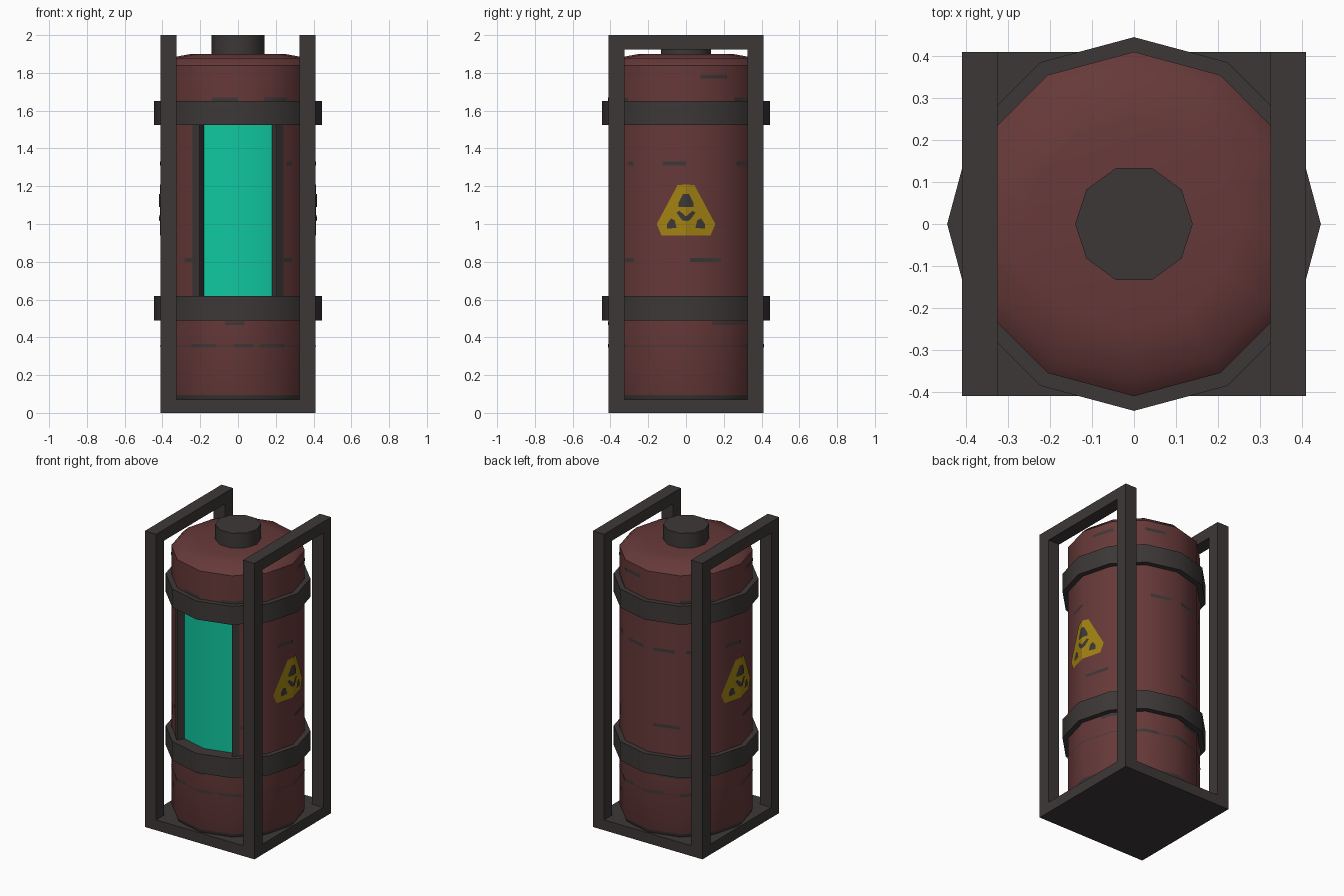
import bpy, bmesh, math
from mathutils import Vector

if "Cube" in bpy.data.objects:
    bpy.data.objects.remove(bpy.data.objects["Cube"])

R = 0.41          # tank radius
SIDES = 12


def material(name, rgb):
    m = bpy.data.materials.new(name)
    m.diffuse_color = (*rgb, 1)
    m.use_nodes = True
    m.node_tree.nodes["Principled BSDF"].inputs["Base Color"].default_value = m.diffuse_color
    return m


RED = material("oxide_red", (0.135, 0.041, 0.041))
GREY = material("dark_metal", (0.046, 0.039, 0.038))
TEAL = material("glowing_teal", (0.005, 0.57, 0.35))
YELLOW = material("warning_yellow", (0.36, 0.22, 0.006))


def finish(bm, name, mats, recalc=True):
    if recalc:
        bmesh.ops.recalc_face_normals(bm, faces=bm.faces[:])
    bm.normal_update()
    for f in bm.faces:
        f.smooth = True
    for e in bm.edges:
        e.smooth = len(e.link_faces) == 2 and e.calc_face_angle(0) < math.radians(40)
    me = bpy.data.meshes.new(name)
    bm.to_mesh(me)
    bm.free()
    for m in mats:
        me.materials.append(m)
    ob = bpy.data.objects.new(name, me)
    bpy.context.collection.objects.link(ob)
    return ob


def lathe(profile, n):
    bm = bmesh.new()
    rings = [[bm.verts.new((r * math.cos(2 * math.pi * k / n),
                            r * math.sin(2 * math.pi * k / n), z)) for k in range(n)]
             for r, z in profile]
    for a, b in zip(rings, rings[1:]):
        for k in range(n):
            j = (k + 1) % n
            bm.faces.new((a[k], a[j], b[j], b[k]))
    bm.faces.new(rings[0][::-1])
    bm.faces.new(rings[-1])
    return bm


def prism(name, pts, x0, x1, mat):
    """Outline in y-z, extruded along x."""
    bm = bmesh.new()
    f = bm.faces.new([bm.verts.new((x0, y, z)) for y, z in pts])
    new = bmesh.ops.extrude_face_region(bm, geom=[f])["geom"]
    bmesh.ops.translate(bm, vec=(x1 - x0, 0, 0),
                        verts=[v for v in new if isinstance(v, bmesh.types.BMVert)])
    return finish(bm, name, [mat])


# Base plate and the two upside-down U frames
H = 0.41
I = 0.325
B = 0.07
prism("base_plate", [(-H, 0), (H, 0), (H, B), (-H, B)], -H, H, GREY)
arch = [(-H, B), (-H, 2), (H, 2), (H, B), (I, B), (I, 1.925), (-I, 1.925), (-I, B)]
prism("right_frame", arch, I, H, GREY)
prism("left_frame", arch, -H, -I, GREY)

# Tank with a recessed front window
bm = lathe([(0.40, B), (R, 0.095), (R, 0.55), (R, 1.59), (R, 1.84),
            (0.37, 1.878), (0.25, 1.90)], SIDES)
front = []
for f in bm.faces:
    c = f.calc_center_median()
    if c.z < 0.09:
        f.material_index = 1
    if 0.6 < c.z < 1.5 and c.y < 0 and abs(c.x) < 0.15:
        front.append(f)
new = bmesh.ops.extrude_face_region(bm, geom=front)["geom"]
for v in (g for g in new if isinstance(g, bmesh.types.BMVert)):
    v.co.x *= 0.36 / R
    v.co.y *= 0.36 / R
glass = [g for g in new if isinstance(g, bmesh.types.BMFace)]
bmesh.ops.delete(bm, geom=[f for f in front if f.is_valid], context='FACES')
for f in glass:
    f.material_index = 2
    for e in f.edges:
        for s in e.link_faces:
            if s not in glass:
                s.material_index = 1
finish(bm, "tank_body", [RED, GREY, TEAL])

# Bands and cap
for name, z0, z1 in (("lower_band", 0.49, 0.62), ("upper_band", 1.525, 1.65)):
    finish(lathe([(0.445, z0), (0.445, z1)], SIDES), name, [GREY])
finish(lathe([(0.14, 1.885), (0.14, 2.0)], 10), "top_cap", [GREY])


# Worn paint: thin strips that follow the tank's flat sides
def strip(bm, a0, a1, z, h):
    stops = [a0] + [a for a in range(-360, 361, 30) if a0 < a < a1] + [a1]
    cols = []
    for a in stops:
        r = R * math.cos(math.radians(15)) / math.cos(math.radians(a % 30 - 15)) + 0.003
        t = math.radians(a)
        cols.append([bm.verts.new((r * math.cos(t), r * math.sin(t), z + s * h / 2))
                     for s in (-1, 1)])
    for p, q in zip(cols, cols[1:]):
        bm.faces.new((p[0], q[0], q[1], p[1]))


bm = bmesh.new()
strip(bm, -60, -53.5, 1.07, 0.95)       # window borders
strip(bm, -126.5, -120, 1.07, 0.95)
strip(bm, -180, 180, 0.353, 0.005)
wear = {
    0.355: [(-128, -107), (-93, -78), (-73, -52), (50, 72), (85, 105), (120, 140)],
    0.81: [(-135, -126), (-53, -44), (3, 27), (95, 120), (183, 207)],
    1.32: [(-50, -44), (-18, 0), (42, 52), (65, 85), (95, 115), (125, 135), (162, 180)],
    1.78: [(11, 32), (60, 80), (191, 212)],
    0.475: [(-100, -85), (20, 50), (100, 130)],
    1.66: [(-110, -90), (-70, -50), (40, 60), (120, 150)],
}
for z, dashes in wear.items():
    for a0, a1 in dashes:
        strip(bm, a0, a1, z, 0.02)
finish(bm, "paint_wear", [GREY], recalc=False)


# Warning signs on both sides, folded over the middle edge of the tank
def sign(side):
    bm = bmesh.new()

    def patch(pts, mat, lift):
        for s in (-1, 1):
            f = bm.faces.new([bm.verts.new((side * (R + lift - abs(y) * math.tan(math.radians(15))),
                                            s * y, z)) for y, z in pts])
            f.material_index = mat
            f.normal_update()
            if f.normal.x * side < 0:
                f.normal_flip()

    patch([(0, 0.94), (0.13, 0.94), (0.155, 1.0), (0.045, 1.205), (0, 1.21)], 0, 0.004)
    patch([(0, 1.09), (0.04, 1.09), (0.04, 1.11), (0.015, 1.16), (0, 1.16)], 1, 0.007)
    patch([(0.05, 0.98), (0.1, 0.975), (0.1, 1.0), (0.08, 1.03), (0.06, 1.02)], 1, 0.007)
    patch([(0, 1.015), (0.02, 1.02), (0.05, 1.06), (0.035, 1.07), (0, 1.04)], 1, 0.007)
    return bm


for name, side in (("right_warning_sign", 1), ("left_warning_sign", -1)):
    finish(sign(side), name, [YELLOW, GREY], recalc=False)
